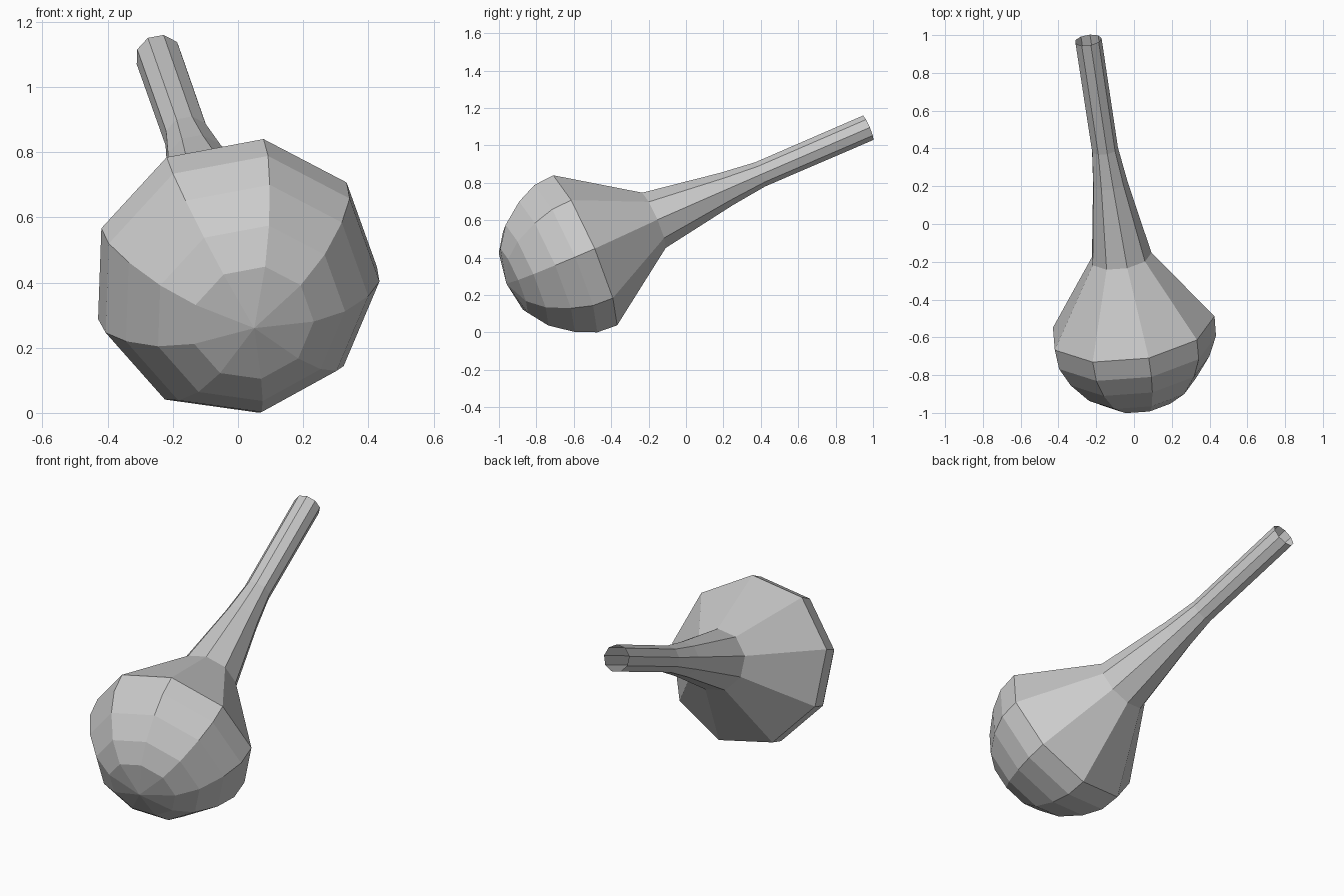
import bpy, bmesh, math
from mathutils import Vector

if "Cube" in bpy.data.objects:
    bpy.data.objects.remove(bpy.data.objects["Cube"])

SIDES = 9
PHASE = math.radians(81.5)
POLE = Vector((0.05, -0.96, 0.26))      # rounded end of the bulb
TIP = Vector((-0.243, 0.973, 1.094))    # open end of the neck

# frame around the tilted axis
axis = (TIP - POLE).normalized()
up = (Vector((0, 0, 1)) - axis * axis.z).normalized()
right = axis.cross(up)

# profile: distance along the axis, radius
profile = [(0.04, 0.19), (0.113, 0.297), (0.228, 0.385), (0.338, 0.435),
           (0.451, 0.443), (0.863, 0.163), (1.293, 0.094), (1.49, 0.071),
           ((TIP - POLE).length, 0.072)]

# bulb and hollow neck lathed as one faceted shell
bm = bmesh.new()
rings = []
for d, r in profile:
    ring = []
    for i in range(SIDES):
        a = PHASE + math.tau * i / SIDES
        ring.append(bm.verts.new(POLE + axis * d + (right * math.cos(a) + up * math.sin(a)) * r))
    rings.append(ring)
pole = bm.verts.new(POLE)
for i in range(SIDES):
    j = (i + 1) % SIDES
    bm.faces.new((pole, rings[0][j], rings[0][i]))
    for lo, hi in zip(rings, rings[1:]):
        bm.faces.new((lo[i], lo[j], hi[j], hi[i]))
bmesh.ops.recalc_face_normals(bm, faces=bm.faces)
# open shell: make sure the normals face outward
bm.normal_update()
face = pole.link_faces[0]
if face.normal.dot(axis) > 0:
    bmesh.ops.reverse_faces(bm, faces=bm.faces)

mesh = bpy.data.meshes.new("bulb_with_neck")
bm.to_mesh(mesh)
bm.free()
bpy.context.collection.objects.link(bpy.data.objects.new("bulb_with_neck", mesh))
